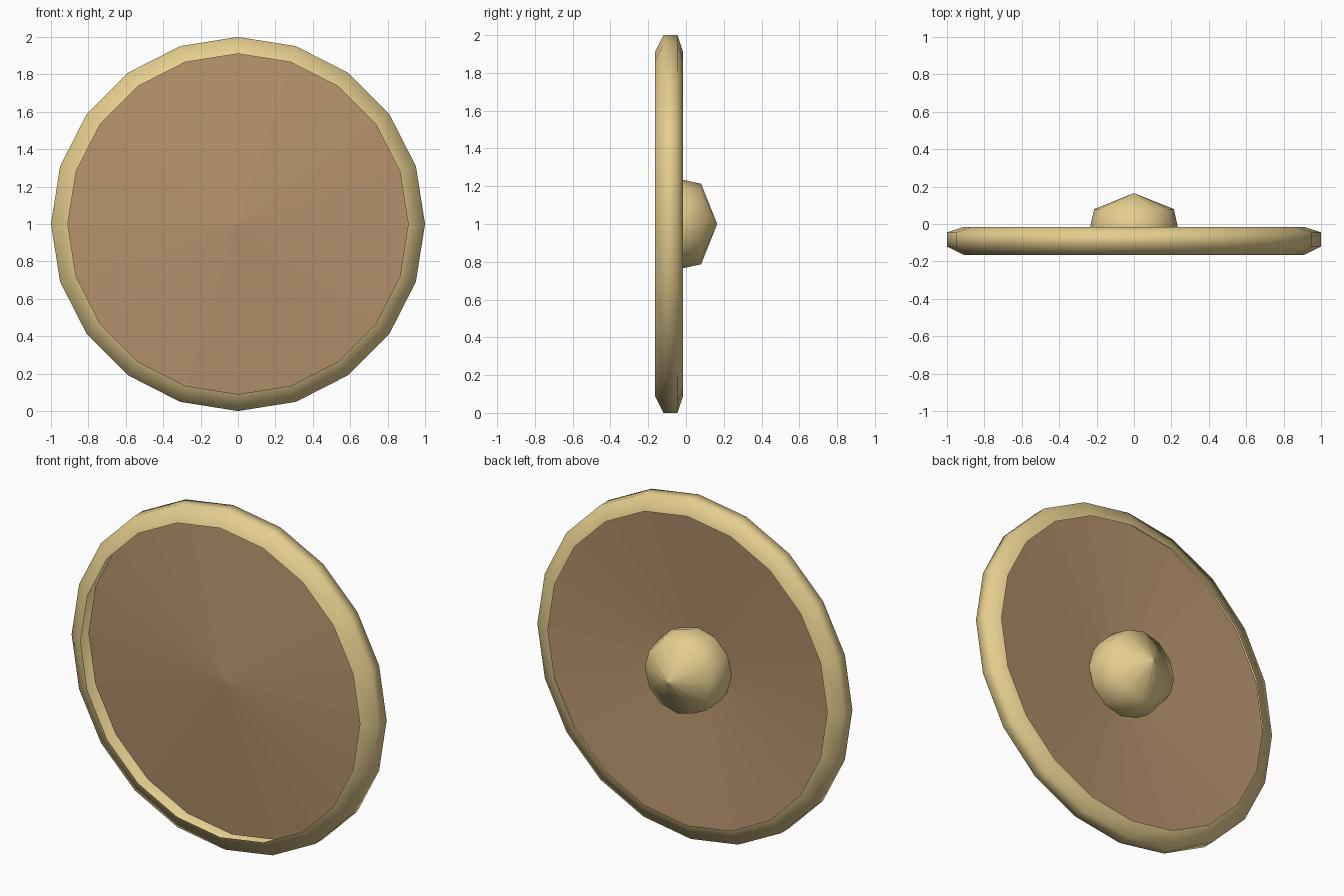
import bpy, bmesh, math

cube = bpy.data.objects.get("Cube")
if cube:
    bpy.data.objects.remove(cube, do_unlink=True)


def make_material(name, rgb):
    mat = bpy.data.materials.new(name)
    mat.use_nodes = True
    colour = (*rgb, 1.0)
    mat.diffuse_color = colour
    mat.node_tree.nodes["Principled BSDF"].inputs["Base Color"].default_value = colour
    return mat


def lathe(name, profile, sides, mat):
    """Spin (radius, y) points about the shield's front-to-back axis."""
    bm = bmesh.new()
    angles = [math.tau * i / sides for i in range(sides)]
    rings = [[bm.verts.new((r * math.sin(a), y, 1 + r * math.cos(a))) for a in angles]
             for r, y in profile]
    for k in range(len(profile) - 1):
        a, b = rings[k], rings[k + 1]
        for i in range(sides):
            j = (i + 1) % sides
            # Each sector keeps its own tip vertex, giving a crisp fan
            if profile[k][0] == 0:
                bm.faces.new((a[i], b[j], b[i]))
            elif profile[k + 1][0] == 0:
                bm.faces.new((a[i], a[j], b[i]))
            else:
                bm.faces.new((a[i], a[j], b[j], b[i]))
    bmesh.ops.recalc_face_normals(bm, faces=bm.faces)
    mesh = bpy.data.meshes.new(name)
    bm.to_mesh(mesh)
    bm.free()
    mesh.materials.append(mat)
    obj = bpy.data.objects.new(name, mesh)
    bpy.context.collection.objects.link(obj)
    bpy.ops.object.select_all(action="DESELECT")
    obj.select_set(True)
    bpy.context.view_layer.objects.active = obj
    bpy.ops.object.shade_smooth_by_angle(angle=math.radians(75))


brass = make_material("pale brass", (0.78, 0.61, 0.27))
wood = make_material("brown wood", (0.47, 0.29, 0.15))

# Hollow bevelled rim wrapping the edge of the board
lathe("rim", [(0.91, -0.165), (1, -0.12), (1, -0.045), (0.91, -0.015)], 20, brass)

# Thin conical board, bulging towards the front
lathe("board", [(0, -0.138), (0.935, -0.056), (0.935, -0.046), (0, -0.128)], 20, wood)

# Domed boss on the back
lathe("boss", [(0, 0.165), (0.213, 0.08), (0.239, -0.038), (0.22, -0.115)], 12, brass)
